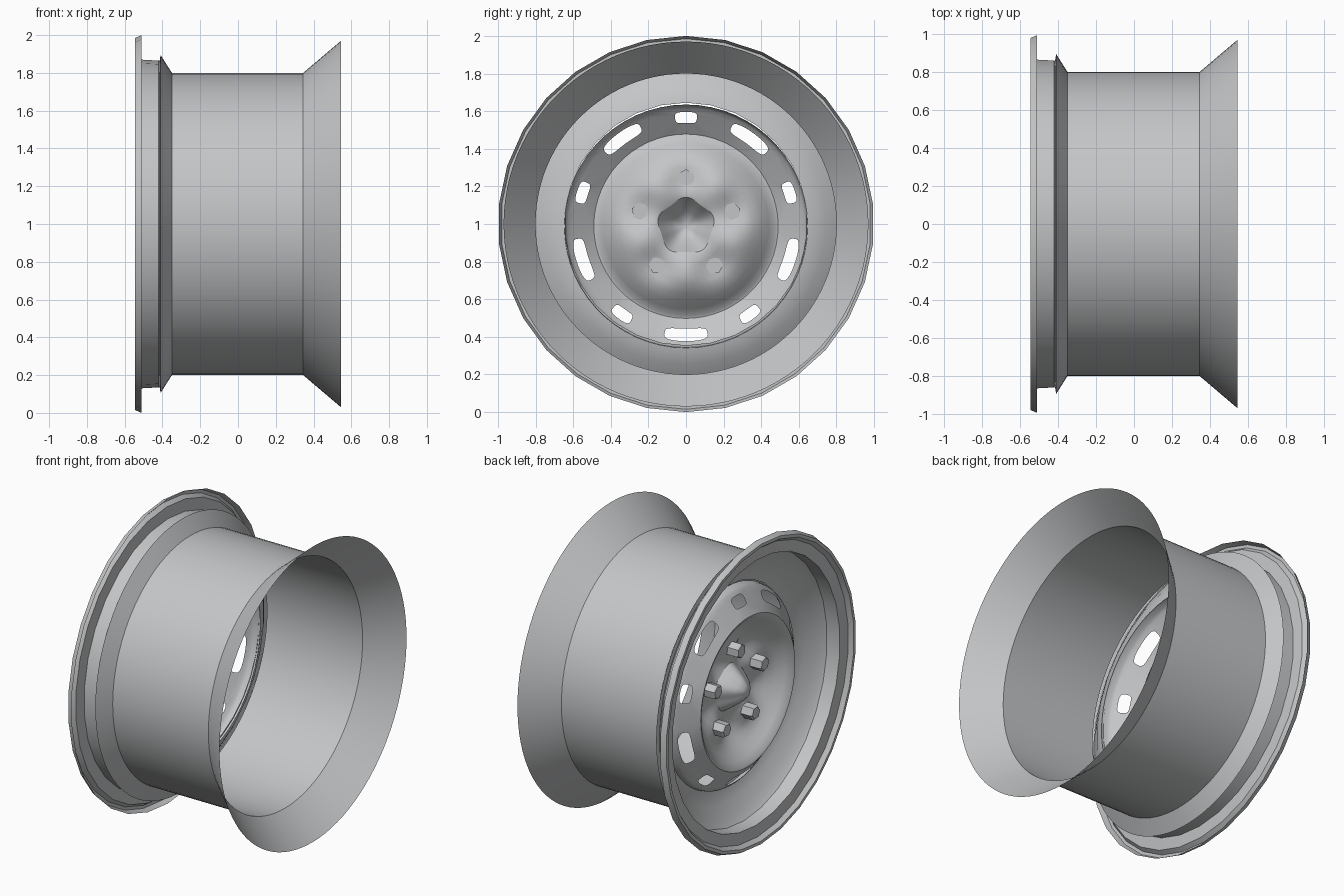
import bpy, bmesh, math
from mathutils import Vector

cube = bpy.data.objects.get("Cube")
if cube:
    bpy.data.objects.remove(cube)

steel = bpy.data.materials.new("grey steel")
steel.use_nodes = True
GREY = (0.55, 0.56, 0.57, 1)
steel.diffuse_color = GREY
steel.node_tree.nodes["Principled BSDF"].inputs["Base Color"].default_value = GREY

AXLE_Z = 1.0
DISC_Z = 0.988


def polar(x, r, angle, z=AXLE_Z):
    """Point around the axle; angle zero is straight up."""
    return Vector((x, r * math.sin(angle), z + r * math.cos(angle)))


def finish(bm, name, crease=32):
    bmesh.ops.remove_doubles(bm, verts=bm.verts, dist=0.0005)
    bmesh.ops.recalc_face_normals(bm, faces=bm.faces)
    mesh = bpy.data.meshes.new(name)
    bm.to_mesh(mesh)
    bm.free()
    mesh.materials.append(steel)
    obj = bpy.data.objects.new(name, mesh)
    bpy.context.collection.objects.link(obj)
    bpy.ops.object.select_all(action='DESELECT')
    obj.select_set(True)
    bpy.context.view_layer.objects.active = obj
    bpy.ops.object.shade_smooth_by_angle(angle=math.radians(crease))
    return obj


def lathe(bm, profile, sides, z=AXLE_Z, shape=None):
    """Spin (x, radius) points round the axle, optionally reshaping each point."""
    rings = []
    for x, r in profile:
        ring = []
        for i in range(sides):
            a = math.tau * i / sides
            px, pr = shape(x, r, a) if shape else (x, r)
            ring.append(bm.verts.new(polar(px, pr, a, z)))
        rings.append(ring)
    for p, q in zip(rings, rings[1:]):
        for i in range(sides):
            j = (i + 1) % sides
            bm.faces.new((p[i], p[j], q[j], q[i]))


# Barrel with flared inner end
bm = bmesh.new()
lathe(bm, [(-0.415, 0.865), (-0.41, 0.895), (-0.35, 0.80), (0.345, 0.80), (0.545, 0.97)], 96)
finish(bm, "barrel")

# Outer lip and the deep bowl behind it
bm = bmesh.new()
lathe(bm, [(-0.51, 1.0), (-0.545, 0.985), (-0.545, 0.965), (-0.518, 0.945),
           (-0.51, 0.87), (-0.42, 0.865), (-0.40, 0.845), (-0.37, 0.80),
           (-0.335, 0.745), (-0.31, 0.69), (-0.30, 0.645)], 30)
finish(bm, "lip_and_bowl")

# Disc: flange, slotted ring, pressed dish and hub
R_IN, R_OUT, X_IN, X_OUT = 0.49, 0.63, -0.45, -0.345


def pressed(x, r, a):
    """Raise five pads under the nuts and give the hub five soft corners."""
    pad = max(0, 1 - abs(r - 0.26) / 0.12)
    x -= 0.03 * pad * math.cos(5 * a)
    if r < 0.17:
        r *= 1 + 0.06 * math.cos(5 * a)
    return x, r


def slot_ring(bm, steps=6):
    """Ten sectors, each a frame around a rounded slot, long and short in turn."""
    mid, half = (R_IN + R_OUT) / 2, (R_OUT - R_IN) / 2
    loop = []
    for s in range(steps):
        t = -1 + 2 * s / steps
        loop += [(t, -1)]
    loop += [(1, p[0]) for p in loop[:steps]]
    loop += [(-u, -v) for u, v in loop]
    for k in range(10):
        length, width = (0.115, 0.033) if k % 2 else (0.058, 0.03)

        def vert(angle, r):
            f = (r - R_IN) / (R_OUT - R_IN)
            x = X_IN + (X_OUT - X_IN) * f
            return bm.verts.new(polar(x, r, math.radians(36 * k) + angle, DISC_Z))

        frame, hole = [], []
        for u, v in loop:
            frame.append(vert(math.radians(18) * u, mid + half * v))
            n = (abs(u) ** 4 + abs(v) ** 4) ** 0.25
            r = 0.578 + width * v / n
            hole.append(vert(length * u / n / 0.578, r))
        for i in range(len(loop)):
            j = (i + 1) % len(loop)
            bm.faces.new((frame[i], frame[j], hole[j], hole[i]))


bm = bmesh.new()
lathe(bm, [(-0.29, 0.647), (-0.33, 0.64), (X_OUT, R_OUT)], 60, DISC_Z)
slot_ring(bm)
lathe(bm, [(X_IN, R_IN), (-0.445, 0.475), (-0.41, 0.44), (-0.37, 0.40), (-0.335, 0.355),
           (-0.315, 0.31), (-0.31, 0.26), (-0.305, 0.21), (-0.305, 0.17), (-0.315, 0.145),
           (-0.36, 0.115), (-0.41, 0.075), (-0.44, 0.04), (-0.45, 0.0)],
      60, DISC_Z, pressed)
finish(bm, "wheel_disc")

# Five hexagonal nuts
for k in range(5):
    a = math.tau * k / 5
    centre = polar(0, 0.255, a, DISC_Z)
    bm = bmesh.new()
    caps = []
    for x, r in ((-0.325, 0.048), (-0.395, 0.048), (-0.405, 0.04)):
        caps.append([bm.verts.new(centre + polar(x, r, a + math.tau * i / 6, 0)) for i in range(6)])
    for p, q in zip(caps, caps[1:]):
        for i in range(6):
            j = (i + 1) % 6
            bm.faces.new((p[i], p[j], q[j], q[i]))
    bm.faces.new(caps[0])
    bm.faces.new(caps[-1])
    finish(bm, f"wheel_nut_{k + 1}")
